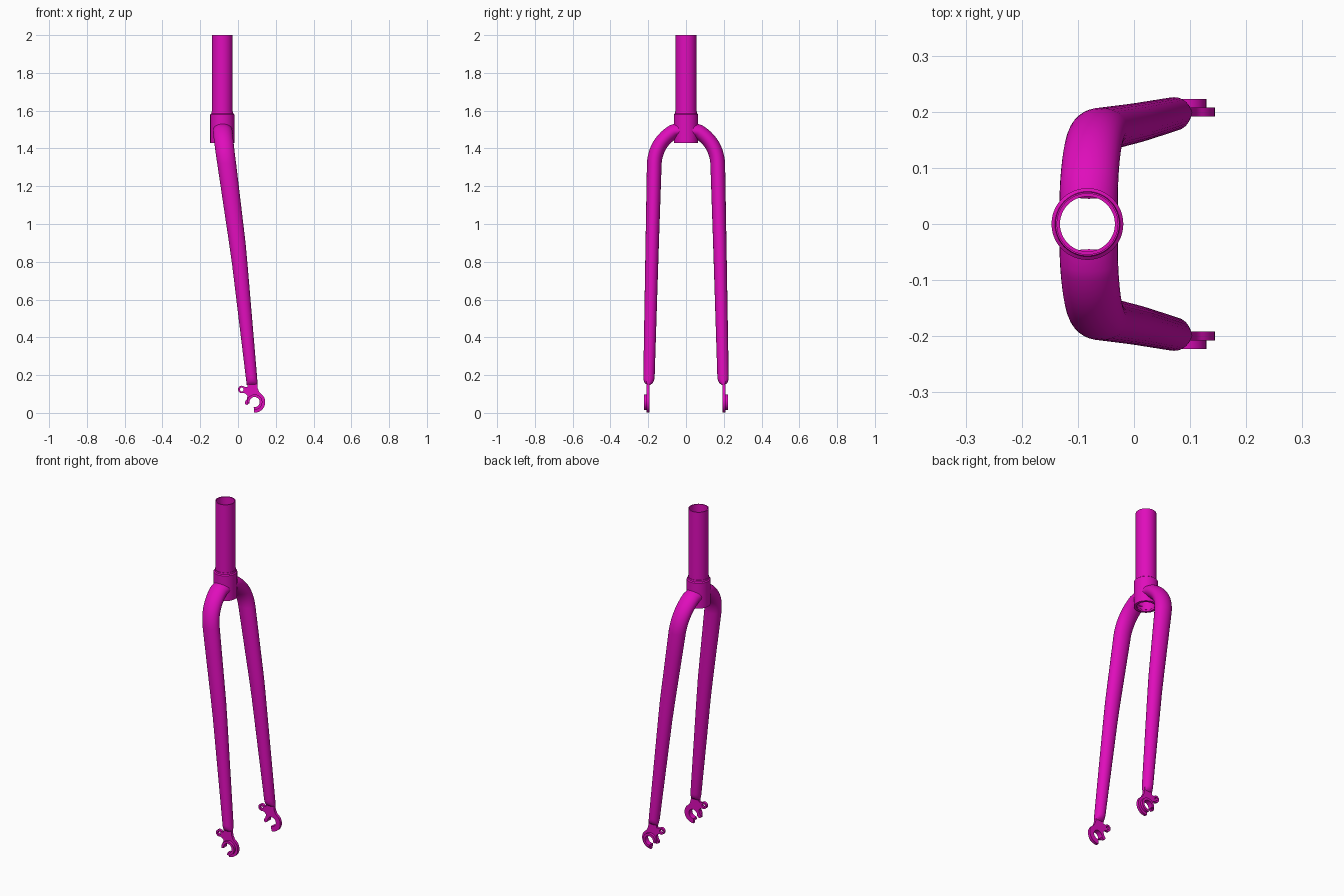
import bpy, bmesh, math
from mathutils import Vector, Matrix

cube = bpy.data.objects.get("Cube")
if cube:
    bpy.data.objects.remove(cube, do_unlink=True)

COLOUR = (0.74, 0.004, 0.5, 1)
paint = bpy.data.materials.new("magenta paint")
paint.use_nodes = True
paint.diffuse_color = COLOUR
paint.node_tree.nodes["Principled BSDF"].inputs["Base Color"].default_value = COLOUR

STEERER_X = -0.083
AXLE = (0.088, 0.057)
EYELET = (0.02, 0.124)


def finish(name, bm, mirrored=False):
    """Turn a bmesh into a painted object, mirrored across y if asked."""
    bmesh.ops.recalc_face_normals(bm, faces=bm.faces)
    mesh = bpy.data.meshes.new(name)
    bm.to_mesh(mesh)
    bm.free()
    mesh.materials.append(paint)
    obj = bpy.data.objects.new(name, mesh)
    bpy.context.collection.objects.link(obj)
    bpy.ops.object.select_all(action='DESELECT')
    obj.select_set(True)
    bpy.context.view_layer.objects.active = obj
    bpy.ops.object.shade_smooth_by_angle(angle=math.radians(35))
    if mirrored:
        mod = obj.modifiers.new("other_side", 'MIRROR')
        mod.use_axis = (False, True, False)
    return obj


def skin(bm, rings, closed=False):
    """Bridge successive rings of vertices with quads."""
    pairs = list(zip(rings, rings[1:]))
    if closed:
        pairs.append((rings[-1], rings[0]))
    for a, b in pairs:
        for i in range(len(a)):
            j = (i + 1) % len(a)
            bm.faces.new((a[i], a[j], b[j], b[i]))


def lathe(name, profile, matrix, sides=48, mirrored=False):
    """Revolve a closed (radius, height) profile about local z."""
    bm = bmesh.new()
    turns = [math.tau * i / sides for i in range(sides)]
    rings = [[bm.verts.new(matrix @ Vector((r * math.cos(a), r * math.sin(a), h)))
              for a in turns] for r, h in profile]
    skin(bm, rings, closed=True)
    return finish(name, bm, mirrored)


def arc(centre, radius, start, end, steps=24):
    angles = [math.radians(start + (end - start) * i / steps) for i in range(steps + 1)]
    return [(centre[0] + radius * math.cos(a), centre[1] + radius * math.sin(a))
            for a in angles]


def plate(name, outline, y0, y1):
    """Extrude an (x, z) outline from y0 to y1."""
    bm = bmesh.new()
    face = bm.faces.new([bm.verts.new((x, y0, z)) for x, z in outline])
    out = bmesh.ops.extrude_face_region(bm, geom=[face], use_keep_orig=True)
    moved = [v for v in out["geom"] if isinstance(v, bmesh.types.BMVert)]
    bmesh.ops.translate(bm, verts=moved, vec=(0, y1 - y0, 0))
    return finish(name, bm, mirrored=True)


# Steerer tube and crown collar, both open right through
on_steerer = Matrix.Translation((STEERER_X, 0, 0))
lathe("steerer_tube", [(0.049, 1.44), (0.055, 1.44), (0.055, 2), (0.049, 2)], on_steerer)
lathe("crown_collar", [(0.0495, 1.43), (0.064, 1.43), (0.064, 1.58), (0.058, 1.585),
                       (0.057, 1.595), (0.0495, 1.595)], on_steerer)

# Blade sections: centre, half width along x, half width across
sections = []
p0, p1, p2 = Vector((-0.081, 0.05, 1.498)), Vector((-0.077, 0.16, 1.44)), Vector((-0.06, 0.168, 1.32))
for i in range(15):
    t = i / 14
    sections.append((p0.lerp(p1, t).lerp(p1.lerp(p2, t), t), 0.052 - 0.002 * t, 0.039))
knee, ankle = Vector((0.003, 0.18, 0.85)), Vector((0.071, 0.196, 0.19))
sections += [(p2.lerp(knee, t), 0.05 - 0.007 * t, 0.039 - 0.004 * t) for t in (0.3, 0.6, 0.9)]
sections += [(knee.lerp(ankle, t), 0.042 - 0.012 * t, 0.035 - 0.005 * t) for t in (0.1, 0.4, 0.7, 1)]
# Pinched lower end
for i in range(1, 6):
    t = i / 5
    sections.append((ankle + Vector((0.004, 0.003, -0.042)) * t, 0.03 - 0.001 * t,
                     0.03 * math.sqrt(1 - 0.93 * t * t)))

bm = bmesh.new()
rings = []
for k, (centre, wide, thick) in enumerate(sections):
    before = sections[max(k - 1, 0)][0]
    after = sections[min(k + 1, len(sections) - 1)][0]
    along = after - before
    across = Vector((0, -along.z, along.y)).normalized()
    ring = []
    for i in range(32):
        a = math.tau * i / 32
        p = centre + Vector((wide * math.cos(a), 0, 0)) + across * thick * math.sin(a)
        if k == 0:  # fit the root to the collar wall
            p.y = math.sqrt(max(0.057 ** 2 - (p.x - STEERER_X) ** 2, 0))
        ring.append(bm.verts.new(p))
    rings.append(ring)
skin(bm, rings)
bm.faces.new(rings[-1])
finish("fork_blades", bm, mirrored=True)

# Dropout plates with a hooked axle slot and an arm for the eyelet
hook = [(0.052, 0.17), (0.1, 0.17), (0.104, 0.13), (0.114, 0.108)]
hook += arc(AXLE, 0.056, 55, -92)
hook += arc(AXLE, 0.027, -100, 190)
hook += [(0.048, 0.042), (0.038, 0.047), (0.036, 0.057), (0.047, 0.073), (0.05, 0.09),
         (0.042, 0.1), (0.027, 0.107), (0.033, 0.136), (0.05, 0.138)]
plate("dropouts", hook, 0.192, 0.208)

# Raised rim around each axle slot
plate("axle_rims", arc(AXLE, 0.041, 190, -95) + arc(AXLE, 0.027, -95, 190), 0.207, 0.223)

# Mudguard eyelets
facing_side = Matrix.Translation((EYELET[0], 0.2, EYELET[1])) @ Matrix.Rotation(math.pi / 2, 4, 'X')
lathe("eyelets", [(0.01, -0.008), (0.02, -0.008), (0.02, 0.008), (0.01, 0.008)],
      facing_side, sides=24, mirrored=True)
